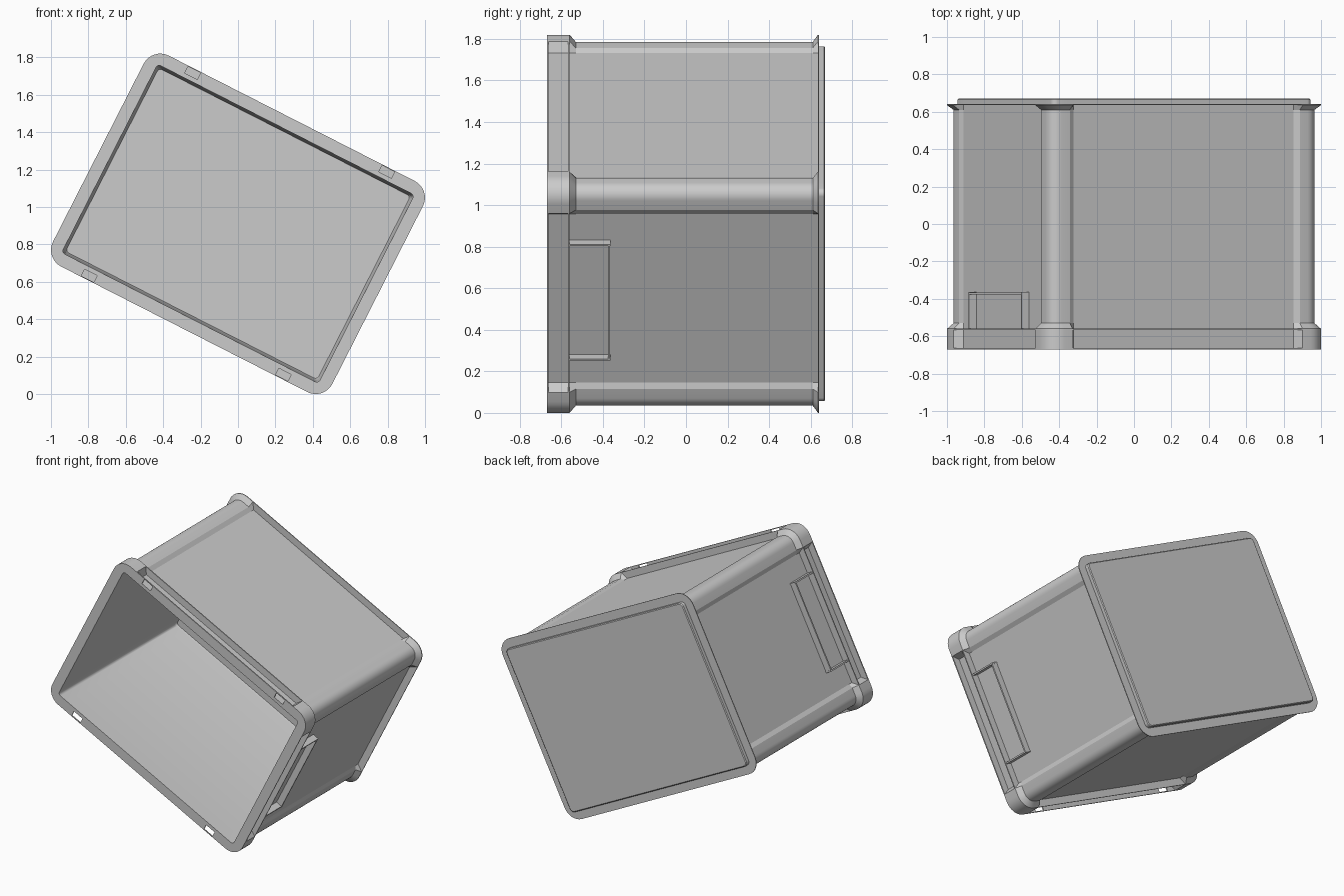
import bpy, bmesh, math
from mathutils import Matrix, Vector

if "Cube" in bpy.data.objects:
    bpy.data.objects.remove(bpy.data.objects["Cube"])

A, B, R = 0.838, 0.633, 0.10          # rim half length, half width, corner radius
U1, U0, V1, V0 = 0.69, 0.66, 0.483, 0.455   # ends of the corner posts
PLACE = Matrix.Translation((0, 0, 0.91)) @ Matrix.Rotation(math.radians(27), 4, 'Y')


def section(y, e, p=None, r=None):
    """Rounded rectangle inset by e at the corners and by p between the posts."""
    p = e if p is None else p
    r = R - e if r is None else r
    a, b = A - e, B - e
    ap, bp = A - p, B - p
    sides = [
        [(U1, b), (U0, bp), (-U0, bp), (-U1, b)],
        [(-a, V1), (-ap, V0), (-ap, -V0), (-a, -V1)],
        [(-U1, -b), (-U0, -bp), (U0, -bp), (U1, -b)],
        [(a, -V1), (ap, -V0), (ap, V0), (a, V1)],
    ]
    pts = []
    for k, (sx, sz) in enumerate([(1, 1), (-1, 1), (-1, -1), (1, -1)]):
        for i in range(9):
            t = math.radians(90 * k + 90 * i / 8)
            pts.append((sx * (a - r) + r * math.cos(t), sz * (b - r) + r * math.sin(t)))
        pts += sides[k]
    return [Vector((x, y, z)) for x, z in pts]


def make_object(name, bm):
    bmesh.ops.recalc_face_normals(bm, faces=bm.faces)
    me = bpy.data.meshes.new(name)
    bm.to_mesh(me)
    bm.free()
    me.transform(PLACE)
    ob = bpy.data.objects.new(name, me)
    bpy.context.collection.objects.link(ob)
    return ob


def add_box(bm, lo, hi):
    lo, hi = Vector(lo), Vector(hi)
    m = Matrix.Translation((lo + hi) / 2) @ Matrix.Diagonal((*(abs(c) for c in hi - lo), 1))
    bmesh.ops.create_cube(bm, size=1, matrix=m)


# Crate shell: lofted from the inside floor, over the rim, down to the foot
post, panel = 0.035, 0.048
loft = [
    section(0.63, 0.083, r=0.02), section(0.615, 0.078, r=0.02),      # inside
    section(-0.67, 0.068, r=0.02),
    section(-0.67, 0), section(-0.662, 0),                            # front lip
    section(-0.662, 0, panel), section(-0.567, 0, panel),             # rim channel
    section(-0.567, 0), section(-0.56, 0),                            # second lip
    section(-0.56, 0, panel), section(-0.53, post, panel),            # posts and panels
    section(0.61, post, panel), section(0.635, 0, panel),
    section(0.635, 0), section(0.641, 0),                             # base lip
    section(0.641, 0.060, r=0.03), section(0.665, 0.060, r=0.03),     # stacking foot
    section(0.67, 0.066, r=0.025),
]
bm = bmesh.new()
rings = [[bm.verts.new(c) for c in s] for s in loft]
for r0, r1 in zip(rings, rings[1:]):
    for i in range(len(r0)):
        j = (i + 1) % len(r0)
        bm.faces.new((r0[i], r0[j], r1[j], r1[i]))
bm.faces.new(rings[0])
bm.faces.new(rings[-1])
bmesh.ops.remove_doubles(bm, verts=bm.verts, dist=1e-5)
crate = make_object("crate_shell", bm)

# Slots through the front lip
bm = bmesh.new()
for su in (-1, 1):
    for sv in (-1, 1):
        add_box(bm, (su * 0.545, -0.70, sv * 0.589), (su * 0.62, -0.64, sv * 0.628))
cutter = make_object("slot_cutter", bm)
cutter.hide_render = True
mod = crate.modifiers.new("slots", 'BOOLEAN')
mod.operation, mod.solver, mod.object = 'DIFFERENCE', 'EXACT', cutter
bpy.context.view_layer.objects.active = crate
crate.select_set(True)
bpy.ops.object.modifier_apply(modifier=mod.name)
bpy.data.objects.remove(cutter)
bpy.ops.object.shade_smooth_by_angle(angle=math.radians(20))

# Handle frames: three thin ribs on each short side
for s, name in ((-1, "left_handle_ribs"), (1, "right_handle_ribs")):
    bm = bmesh.new()
    x0, x1 = s * 0.785, s * 0.834
    for v in (-0.309, 0.309):
        add_box(bm, (x0, -0.562, v - 0.005), (x1, -0.363, v + 0.005))
    add_box(bm, (x0, -0.376, -0.309), (x1, -0.366, 0.309))
    make_object(name, bm)
